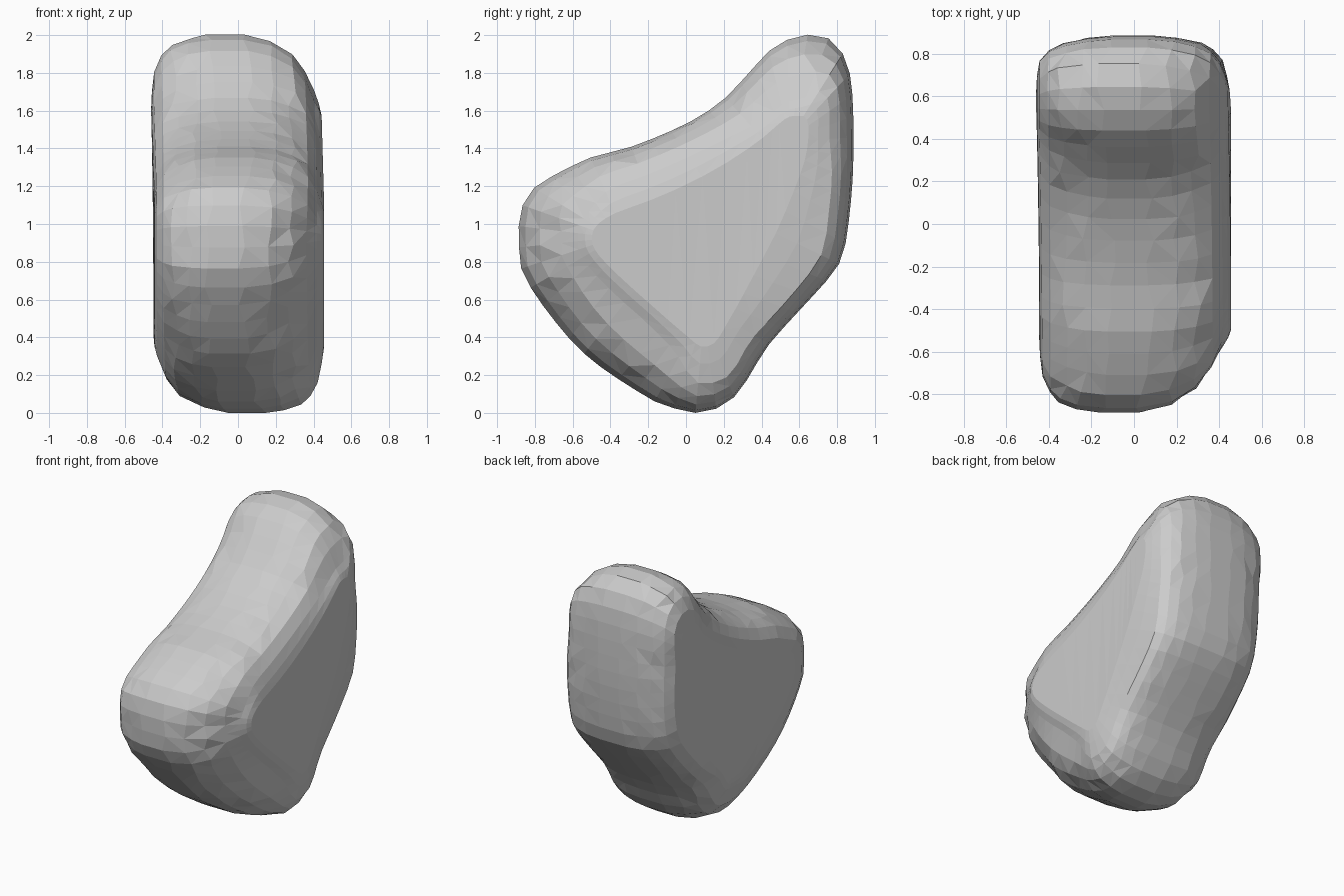
import bpy, bmesh, random
from mathutils import Vector
from mathutils.geometry import intersect_point_line

if "Cube" in bpy.data.objects:
    bpy.data.objects.remove(bpy.data.objects["Cube"])

random.seed(4)
# Side outline: (y, z, rounding on the -x edge, rounding on the +x edge)
OUTLINE = [
    (.05, 0, .32, .16), (-.08, .03, .3, .22), (-.2, .08, .27, .28), (-.5, .28, .22, .35),
    (-.69, .48, .18, .38), (-.85, .71, .17, .4), (-.88, .83, .17, .4), (-.885, 1, .17, .4),
    (-.86, 1.11, .17, .36), (-.78, 1.21, .18, .3), (-.51, 1.35, .17, .2), (-.3, 1.405, .16, .17),
    (0, 1.53, .16, .17), (.2, 1.66, .17, .2), (.35, 1.82, .2, .25), (.47, 1.94, .2, .33),
    (.62, 2, .2, .38), (.76, 1.98, .2, .33), (.84, 1.88, .17, .22), (.88, 1.7, .14, .15),
    (.885, 1.3, .14, .12), (.86, 1, .14, .12), (.83, .84, .15, .11), (.77, .73, .16, .1),
    (.58, .52, .17, .09), (.43, .35, .2, .09), (.3, .14, .24, .1), (.2, .04, .28, .13)]
# Three inner arms that the rounded edges draw in towards
HUB = Vector((.2, .95))
ARMS = [Vector((.55, 1.45)), Vector((-.38, .93)), Vector((.1, .5))]
# (x on the left, x on the right, fraction of rounding, fraction of way to the arms)
LEVELS = [(.09, .09, 0, 0), (.21, .21, .09, 0), (.315, .305, .28, 0), (.385, .375, .56, 0),
          (.43, .42, 1, 0), (.442, .443, 1, .4), (.446, .456, 1, .75)]


def resample(points, count):
    """Smooth closed spline, sampled at even spacing."""
    pts, n, dense = [Vector(p) for p in points], len(points), []
    for i in range(n):
        a, b, c, d = (pts[(i + k) % n] for k in (-1, 0, 1, 2))
        for s in range(12):
            t = s / 12
            dense.append(.5 * (2 * b + (c - a) * t + (2 * a - 5 * b + 4 * c - d) * t**2
                               + (3 * b - a - 3 * c + d) * t**3))
    dense.append(dense[0])
    lengths = [0]
    for p, q in zip(dense, dense[1:]):
        lengths.append(lengths[-1] + (q.xy - p.xy).length)
    out, j = [], 0
    for i in range(count):
        want = lengths[-1] * i / count
        while lengths[j + 1] < want:
            j += 1
        f = (want - lengths[j]) / (lengths[j + 1] - lengths[j])
        out.append(dense[j].lerp(dense[j + 1], f))
    return out


def inner_target(p):
    best = []
    for tip in ARMS:
        q, f = intersect_point_line(p, HUB, tip)
        best.append(HUB.lerp(tip, max(0, min(1, f))))
    # Pull away from the arm so that tips stay open and evenly spaced
    return min(best, key=lambda q: (q - p).length).lerp(p, .2)


outline = resample(OUTLINE, 52)
targets = [inner_target(p.xy) for p in outline]
for _ in range(8):
    targets = [(targets[i - 1] + 2 * t + targets[(i + 1) % len(targets)]) / 4
               for i, t in enumerate(targets)]
bm = bmesh.new()


def ring(side, x, inset, extra):
    verts = []
    for p, q in zip(outline, targets):
        r = p.w if side > 0 else p.z
        f = min(.75, inset * r / (q - p.xy).length)
        c = p.xy.lerp(q, f + (1 - f) * extra)
        # Crest of the rim leans to the tighter edge; the upper lobe leans left
        dx = .4 * (p.z - p.w) * max(0, 1 - x / .43)
        dx -= .014 * max(0, min(1, (c.y - 1.1) / .5))
        # Loose, hand-cut facets around the rim
        if inset < .5:
            dx += random.uniform(-.02, .02)
        verts.append(bm.verts.new((side * x + dx, c.x, c.y)))
    return verts


# Rings from the left cap across to the right cap
rings = [ring(-1, left, f, e) for left, right, f, e in reversed(LEVELS)]
rings += [ring(1, right, f, e) for left, right, f, e in LEVELS]
for a, b in zip(rings, rings[1:]):
    for i in range(len(a)):
        k = (i + 1) % len(a)
        bm.faces.new((a[i], a[k], b[k], b[i]))
bm.faces.new(rings[0])
bm.faces.new(rings[-1])
bmesh.ops.triangulate(bm, faces=bm.faces[:])
bmesh.ops.recalc_face_normals(bm, faces=bm.faces[:])

# Rounded, faceted body
mesh = bpy.data.meshes.new("rounded_body")
bm.to_mesh(mesh)
bm.free()
bpy.context.collection.objects.link(bpy.data.objects.new("rounded_body", mesh))
